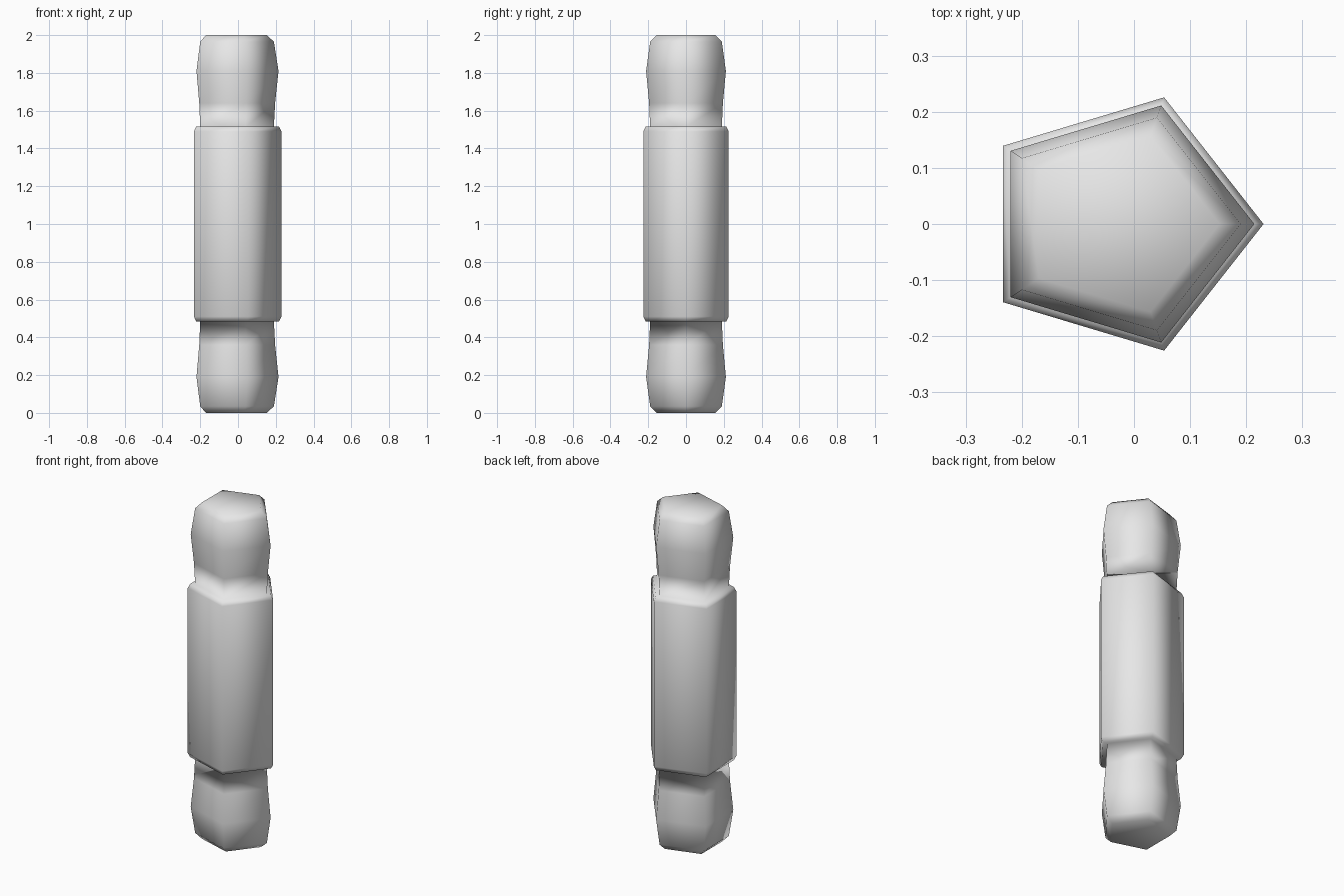
import bpy, bmesh, math

cube = bpy.data.objects.get("Cube")
if cube:
    bpy.data.objects.remove(cube, do_unlink=True)

# Single grey material
grey = bpy.data.materials.new("light_grey")
grey.use_nodes = True
colour = (0.8, 0.8, 0.8, 1)
grey.diffuse_color = colour
grey.node_tree.nodes["Principled BSDF"].inputs["Base Color"].default_value = colour

SIDES = 5
CENTRE_X = -0.0256
DEPTH = 0.925          # pentagon is slightly flattened front to back

# Upper half of the profile (radius, height above middle)
half = [(0.2565, 0.49), (0.243, 0.515), (0.2156, 0.515), (0.222, 0.64),
        (0.24, 0.81), (0.2156, 0.965), (0.178, 1.0)]
profile = [(r, 1 - h) for r, h in reversed(half)] + [(r, 1 + h) for r, h in half]

# Pentagonal shaft with a knob at each end, lofted ring by ring
bm = bmesh.new()
rings = []
for r, z in profile:
    ring = []
    for i in range(SIDES):
        a = math.tau * i / SIDES
        ring.append(bm.verts.new((CENTRE_X + r * math.cos(a), DEPTH * r * math.sin(a), z)))
    rings.append(ring)
for low, high in zip(rings, rings[1:]):
    for i in range(SIDES):
        j = (i + 1) % SIDES
        bm.faces.new((low[i], low[j], high[j], high[i]))
bm.faces.new(rings[0][::-1])
bm.faces.new(rings[-1])
for f in bm.faces:
    f.smooth = True

mesh = bpy.data.meshes.new("knobbed_shaft")
bm.to_mesh(mesh)
bm.free()
mesh.materials.append(grey)
bpy.context.collection.objects.link(bpy.data.objects.new("knobbed_shaft", mesh))
